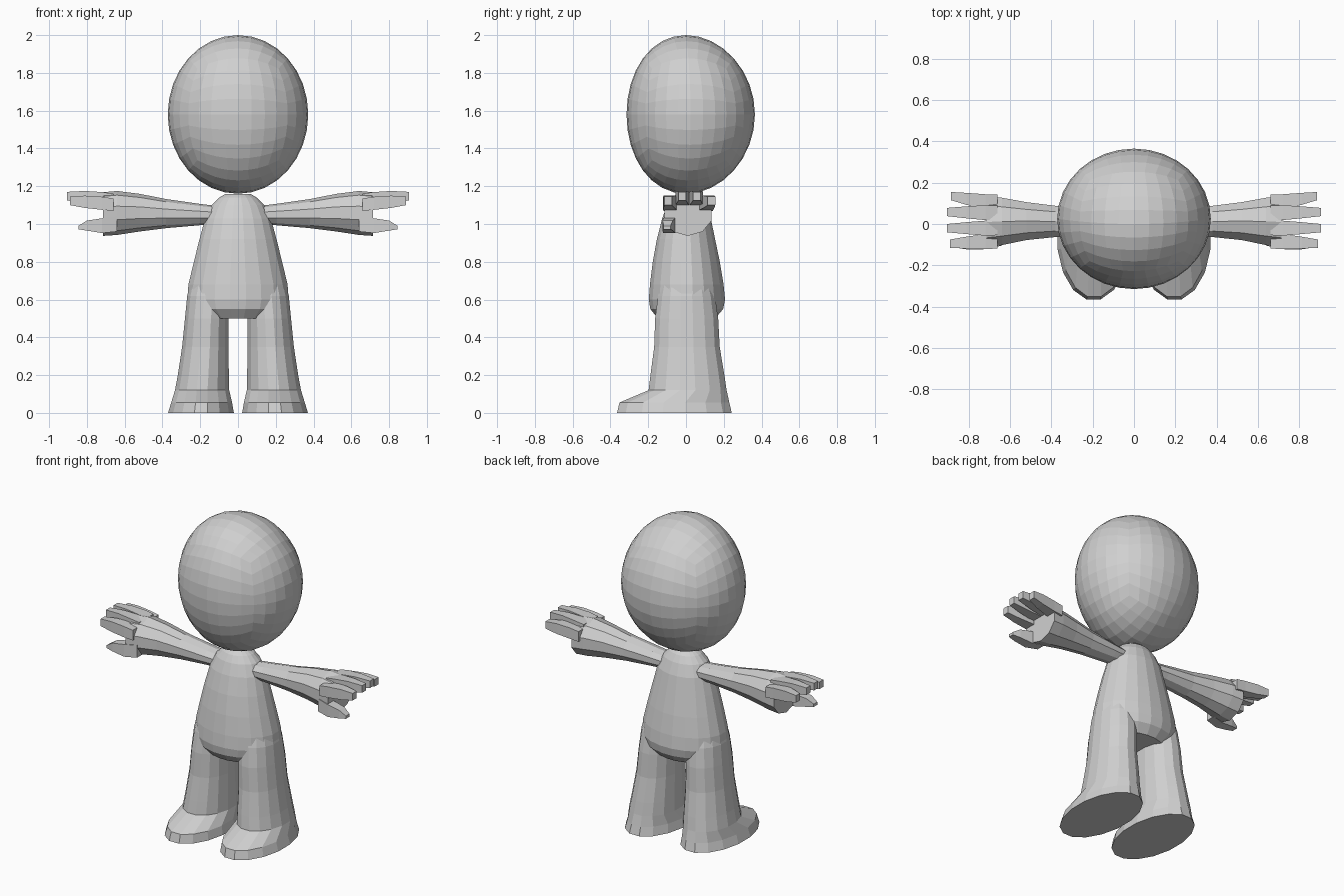
import bpy, bmesh, math
from mathutils import Vector

if "Cube" in bpy.data.objects:
    bpy.data.objects.remove(bpy.data.objects["Cube"])

grey = bpy.data.materials.new("light_grey")
grey.diffuse_color = (0.63, 0.63, 0.63, 1)
grey.use_nodes = True
grey.node_tree.nodes["Principled BSDF"].inputs["Base Color"].default_value = grey.diffuse_color


def finish(name, bm):
    bmesh.ops.recalc_face_normals(bm, faces=bm.faces)
    mesh = bpy.data.meshes.new(name)
    bm.to_mesh(mesh)
    bm.free()
    mesh.materials.append(grey)
    obj = bpy.data.objects.new(name, mesh)
    bpy.context.collection.objects.link(obj)
    return obj


def loft(name, rings):
    """Skin a list of point rings and cap both ends."""
    bm = bmesh.new()
    loops = [[bm.verts.new(p) for p in ring] for ring in rings]
    n = len(loops[0])
    for a, b in zip(loops, loops[1:]):
        for i in range(n):
            j = (i + 1) % n
            bm.faces.new((a[i], a[j], b[j], b[i]))
    bm.faces.new(loops[0])
    bm.faces.new(loops[-1])
    return finish(name, bm)


def oval(u0, u1, v0, v1, n):
    """Points of an ellipse that fills the given bounds."""
    pts = []
    for i in range(n):
        a = 2 * math.pi * (i + 0.5) / n
        k = 1 / math.cos(math.pi / n) ** 0.5
        pts.append(((u0 + u1) / 2 + (u1 - u0) / 2 * k * math.cos(a),
                    (v0 + v1) / 2 + (v1 - v0) / 2 * k * math.sin(a)))
    return pts


# Head: rounded cube stretched to an egg, chin pushed slightly forward
bm = bmesh.new()
bmesh.ops.create_cube(bm, size=2)
bmesh.ops.subdivide_edges(bm, edges=bm.edges[:], cuts=7, use_grid_fill=True)
for v in bm.verts:
    d = Vector([math.tan(c * math.pi / 4) for c in v.co]).normalized()
    lean = -0.025 * d.z * d.z
    v.co = (0.372 * d.x, 0.025 + 0.34 * d.y + lean, 1.58 + 0.42 * d.z)
finish("head", bm)

# Torso: bell shape with a tucked underside (z, half width, front, back)
torso = [(1.16, .065, -.05, .055), (1.14, .10, -.075, .08), (1.10, .14, -.10, .105),
         (1.03, .175, -.127, .132), (.92, .205, -.155, .155), (.80, .235, -.177, .18),
         (.68, .264, -.192, .20), (.60, .27, -.198, .208), (.55, .255, -.19, .198),
         (.50, .19, -.15, .155)]
loft("torso", [[(x, y, z) for x, y in oval(-w, w, f, b, 20)] for z, w, f, b in torso])

# Leg and foot (z, inner x, outer x, front y, back y)
leg = [(.75, .03, .24, -.12, .12), (.62, .04, .27, -.15, .155), (.50, .05, .282, -.165, .172),
       (.35, .05, .297, -.17, .18), (.20, .047, .32, -.19, .205), (.12, .045, .335, -.20, .217),
       (.055, .03, .355, -.355, .232), (0, .02, .372, -.368, .245)]

# Arm (x, front y, back y, bottom z, top z)
arm = [(.12, -.055, .075, 1.0, 1.095), (.20, -.058, .08, .995, 1.105),
       (.38, -.065, .09, .98, 1.13), (.52, -.08, .108, .963, 1.157),
       (.64, -.105, .13, .945, 1.172), (.715, -.118, .138, .94, 1.165)]

# Fingers (base y, tip y, tip x, bottom z, top z)
fingers = [(.108, .135, .885, 1.09, 1.15), (.055, .058, .905, 1.115, 1.175),
           (-.02, -.02, .905, 1.115, 1.175), (-.085, -.095, .89, 1.09, 1.15)]


def box_ring(x, y, half, z0, z1):
    return [(x, y - half, z0), (x, y + half, z0), (x, y + half, z1), (x, y - half, z1)]


for side, s in (("right", 1), ("left", -1)):
    def part(name, rings):
        loft(f"{side}_{name}", [[(s * x, y, z) for x, y, z in r] for r in rings])

    part("leg", [[(x, y, z) for x, y in oval(a, b, f, k, 16)] for z, a, b, f, k in leg])
    part("arm", [[(x, y, z) for y, z in oval(f, b, lo, hi, 10)] for x, f, b, lo, hi in arm])
    for i, (y0, y1, x1, lo, hi) in enumerate(fingers):
        part(f"finger_{i + 1}", [box_ring(.66, y0, .034, lo - .02, hi - .015),
                                 box_ring(.72, y0, .036, lo - .015, hi - .006),
                                 box_ring(.81, (y0 + y1) / 2, .029, lo - .005, hi),
                                 box_ring(x1, y1, .02, lo + .01, hi - .005)])
    # Thumb below the palm edge
    part("thumb", [box_ring(.64, -.075, .03, .96, 1.04),
                   box_ring(.72, -.09, .032, .952, 1.03),
                   box_ring(.80, -.097, .027, .965, 1.018),
                   box_ring(.845, -.10, .018, .972, .99)])
